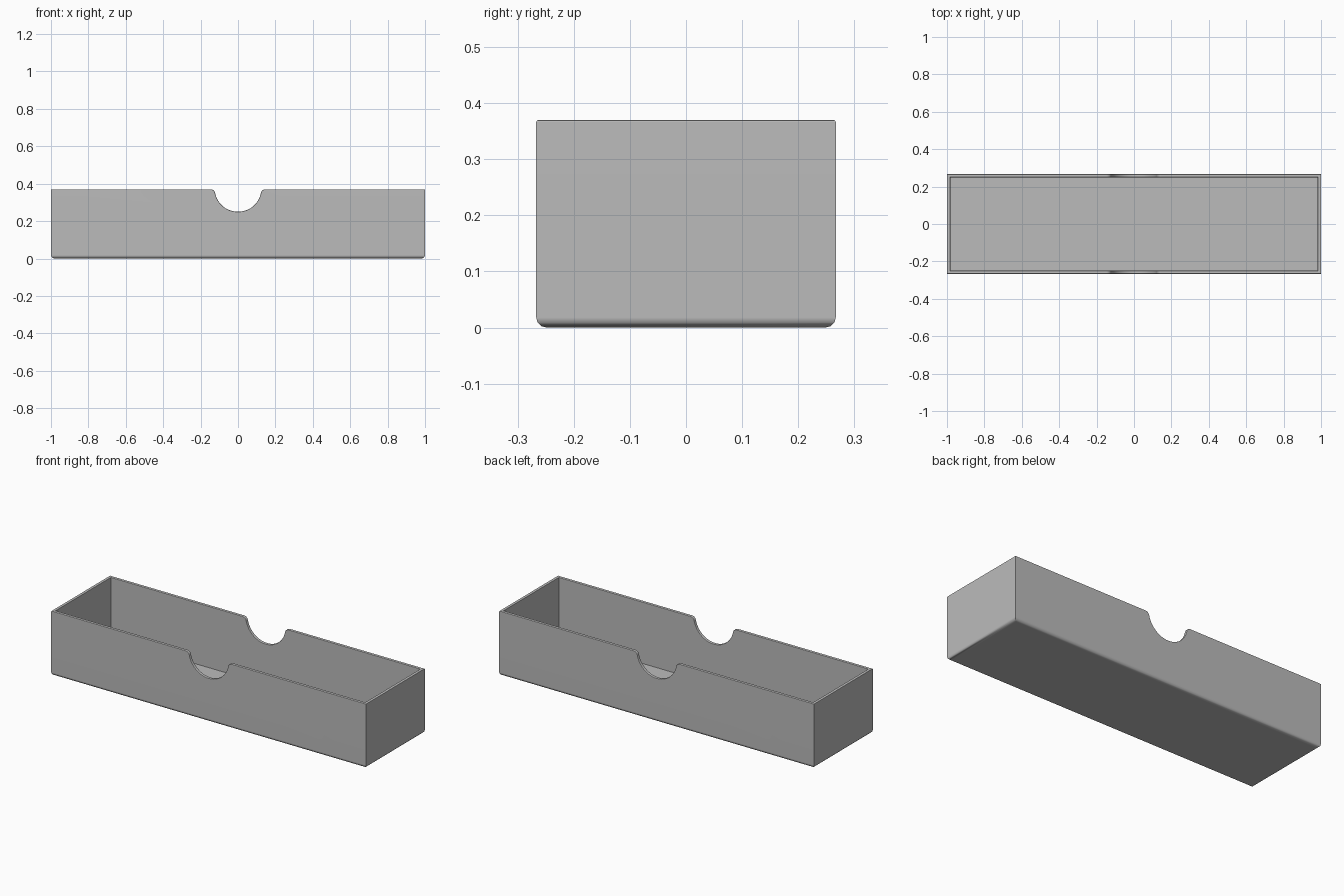
import bpy
import bmesh
from math import sin, cos, pi, sqrt, asin

cube = bpy.data.objects.get("Cube")
if cube:
    bpy.data.objects.remove(cube, do_unlink=True)

LENGTH, WIDTH, HEIGHT = 1.0, 0.267, 0.37   # half length, half width, height
WALL, FLOOR = 0.018, 0.018
NOTCH_R, NOTCH_Z, SHOULDER = 0.125, 0.375, 0.025

grey = bpy.data.materials.new("plain grey")
grey.use_nodes = True
grey.diffuse_color = (0.5, 0.5, 0.5, 1)
grey.node_tree.nodes["Principled BSDF"].inputs["Base Color"].default_value = (0.5, 0.5, 0.5, 1)


def arc(cx, cz, r, start, end, steps):
    angles = [start + (end - start) * i / steps for i in range(steps + 1)]
    return [(cx + r * cos(a), cz + r * sin(a)) for a in angles]


def rim_profile():
    """Top edge of a long wall: rounded shoulders leading into a thumb notch."""
    sz = HEIGHT - SHOULDER
    reach = NOTCH_R + SHOULDER
    sx = sqrt(reach ** 2 - (NOTCH_Z - sz) ** 2)
    dip = asin((NOTCH_Z - sz) / reach)
    left = arc(-sx, sz, SHOULDER, pi / 2, dip, 8)
    bowl = arc(0, NOTCH_Z, NOTCH_R, pi + dip, 2 * pi - dip, 32)
    right = [(-x, z) for x, z in reversed(left)]
    return [(-LENGTH, HEIGHT)] + left + bowl[1:-1] + right + [(LENGTH, HEIGHT)]


bm = bmesh.new()
profile = rim_profile()
n = len(profile)


def shell(inset, base_z):
    """One skin of the tray: two notched long sides, two ends and a base."""
    lx, ly = LENGTH - inset, WIDTH - inset
    ring = [bm.verts.new((s * max(-lx, min(lx, x)), -s * ly, z))
            for s in (1, -1) for x, z in profile]
    base = [bm.verts.new((x, y, base_z))
            for x, y in ((-lx, -ly), (lx, -ly), (lx, ly), (-lx, ly))]
    bm.faces.new([base[0], base[1]] + ring[:n][::-1])
    bm.faces.new([base[2], base[3]] + ring[n:][::-1])
    bm.faces.new([base[1], base[2], ring[n], ring[n - 1]])
    bm.faces.new([base[3], base[0], ring[0], ring[-1]])
    bm.faces.new(base[::-1])
    return ring, base


def loop_edges(verts):
    return [bm.edges.get((v, verts[i - 1])) for i, v in enumerate(verts)]


outer, outer_base = shell(0, 0)
inner, inner_base = shell(WALL, FLOOR)

# Rim joining the two skins
for i in range(len(outer)):
    bm.faces.new([outer[i - 1], outer[i], inner[i], inner[i - 1]])
bmesh.ops.recalc_face_normals(bm, faces=bm.faces)

# Softened rim and rounded underside
rim_edges = loop_edges(outer) + loop_edges(inner)
base_edges = loop_edges(outer_base)
bmesh.ops.bevel(bm, geom=rim_edges, offset=0.004, segments=2, profile=0.5,
                affect='EDGES', clamp_overlap=False)
bmesh.ops.bevel(bm, geom=base_edges, offset=0.018, segments=3, profile=0.5,
                affect='EDGES', clamp_overlap=False)

mesh = bpy.data.meshes.new("open_tray")
bm.to_mesh(mesh)
bm.free()
mesh.materials.append(grey)
tray = bpy.data.objects.new("open_tray", mesh)
bpy.context.collection.objects.link(tray)

# Smooth curves, crisp corners, flat walls
bpy.ops.object.select_all(action='DESELECT')
tray.select_set(True)
bpy.context.view_layer.objects.active = tray
bpy.ops.object.shade_smooth_by_angle(angle=0.7)
weighted = tray.modifiers.new("flat_walls", 'WEIGHTED_NORMAL')
weighted.keep_sharp = True
